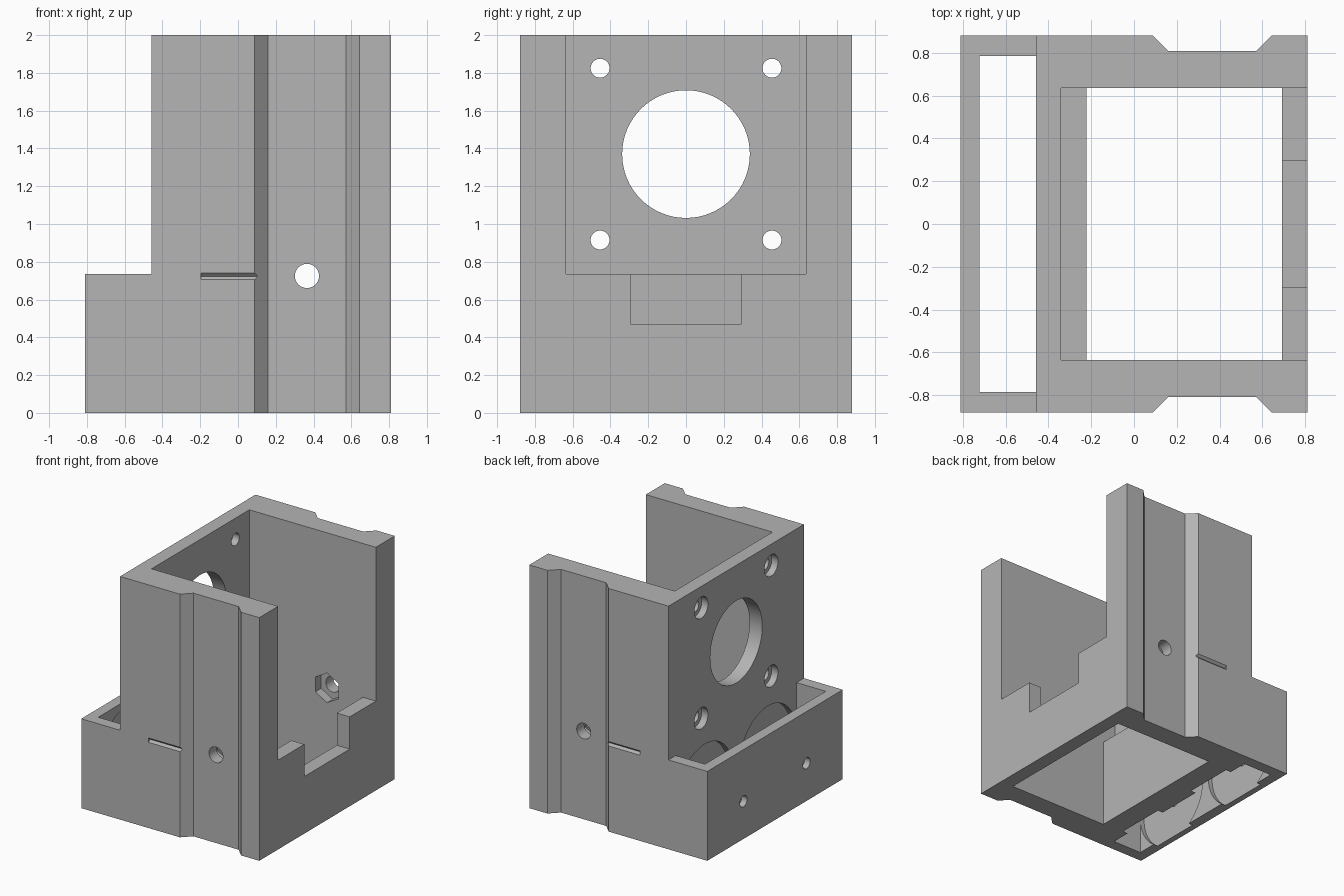
import bpy, bmesh, math

cube = bpy.data.objects.get("Cube")
if cube:
    bpy.data.objects.remove(cube, do_unlink=True)

grey = bpy.data.materials.new("plain grey")
grey.use_nodes = True
colour = (0.46, 0.46, 0.46, 1)
grey.diffuse_color = colour
grey.node_tree.nodes["Principled BSDF"].inputs["Base Color"].default_value = colour

# Profile coordinates and extrusion position -> xyz, for each extrusion axis
PLACE = {
    "x": lambda a, b, t: (t, a, b),
    "y": lambda a, b, t: (a, t, b),
    "z": lambda a, b, t: (a, b, t),
}


def prism(name, points, axis, lo, hi):
    """Extrude a closed 2D profile along an axis."""
    bm = bmesh.new()
    place = PLACE[axis]
    ends = [[bm.verts.new(place(a, b, t)) for a, b in points] for t in (lo, hi)]
    n = len(points)
    bm.faces.new(ends[0])
    bm.faces.new(ends[1])
    for i in range(n):
        j = (i + 1) % n
        bm.faces.new((ends[0][i], ends[0][j], ends[1][j], ends[1][i]))
    bmesh.ops.recalc_face_normals(bm, faces=bm.faces)
    mesh = bpy.data.meshes.new(name)
    bm.to_mesh(mesh)
    bm.free()
    mesh.materials.append(grey)
    obj = bpy.data.objects.new(name, mesh)
    bpy.context.collection.objects.link(obj)
    return obj


def ring(a, b, r, sides=48, turn=0.0):
    return [(a + r * math.cos(turn + math.tau * i / sides),
             b + r * math.sin(turn + math.tau * i / sides)) for i in range(sides)]


def rect(a0, a1, b0, b1):
    return [(a0, b0), (a1, b0), (a1, b1), (a0, b1)]


# Plan outline with a shallow dovetail channel on each side
half = [(-0.81, 0.88), (0.088, 0.88), (0.16, 0.808), (0.572, 0.808),
        (0.644, 0.88), (0.81, 0.88)]
outline = half + [(x, -y) for x, y in reversed(half)]
body = prism("mount_housing", outline, "z", 0, 2)


def cut(points, axis, lo, hi):
    cutter = prism("cutter", points, axis, lo, hi)
    cutter.hide_render = True
    mod = body.modifiers.new("cut", "BOOLEAN")
    mod.operation = "DIFFERENCE"
    mod.solver = "EXACT"
    mod.object = cutter
    bpy.context.view_layer.objects.active = body
    bpy.ops.object.modifier_apply(modifier=mod.name)
    bpy.data.objects.remove(cutter, do_unlink=True)


STEP = 0.735

# Low rear box, its open slot, and the main chamber with a stepped rear wall
cut(rect(-1, -0.457, STEP, 3), "y", -1, 1)
cut(rect(-0.722, -0.457, -0.785, 0.785), "z", -1, 1)
chamber = [(-0.222, -1), (0.692, -1), (0.692, 3), (-0.342, 3),
           (-0.342, STEP), (-0.222, STEP)]
cut(chamber, "y", -0.635, 0.635)

# Open front wall with a lower central notch
opening = [(-0.635, 3), (-0.635, STEP), (-0.295, STEP), (-0.295, 0.47),
           (0.295, 0.47), (0.295, STEP), (0.635, STEP), (0.635, 3)]
cut(opening, "x", 0.6, 1)

# Large bore and four counterbored screw holes in the rear wall
cut(ring(0, 1.37, 0.338, 64), "x", -0.6, -0.3)
for y in (-0.455, 0.455):
    for z in (0.915, 1.825):
        cut(ring(y, z, 0.05, 32), "x", -0.6, -0.3)
        cut(ring(y, z, 0.088, 32), "x", -0.6, -0.40)

for side in (-1, 1):
    # Round pockets across the slot, with axle holes through the outer wall
    cut(ring(0.41 * side, 0.31, 0.375, 64), "x", -0.76, -0.41)
    cut(ring(0.41 * side, 0.31, 0.046, 32), "x", -1, -0.6)
    # Side bolt hole with a hexagonal nut trap inside
    cut(ring(0.365, 0.725, 0.064, 32), "y", 0.5 * side, side)
    cut(ring(0.365, 0.725, 0.122, 6, math.pi / 6), "y", 0.5 * side, 0.71 * side)
    # Narrow V-shaped index mark
    mark = [(0.862 * side, 0.723), (0.89 * side, 0.751), (0.89 * side, 0.695)]
    cut(mark, "x", -0.197, 0.1)

body.select_set(True)
bpy.context.view_layer.objects.active = body
bpy.ops.object.shade_smooth_by_angle(angle=math.radians(25))
